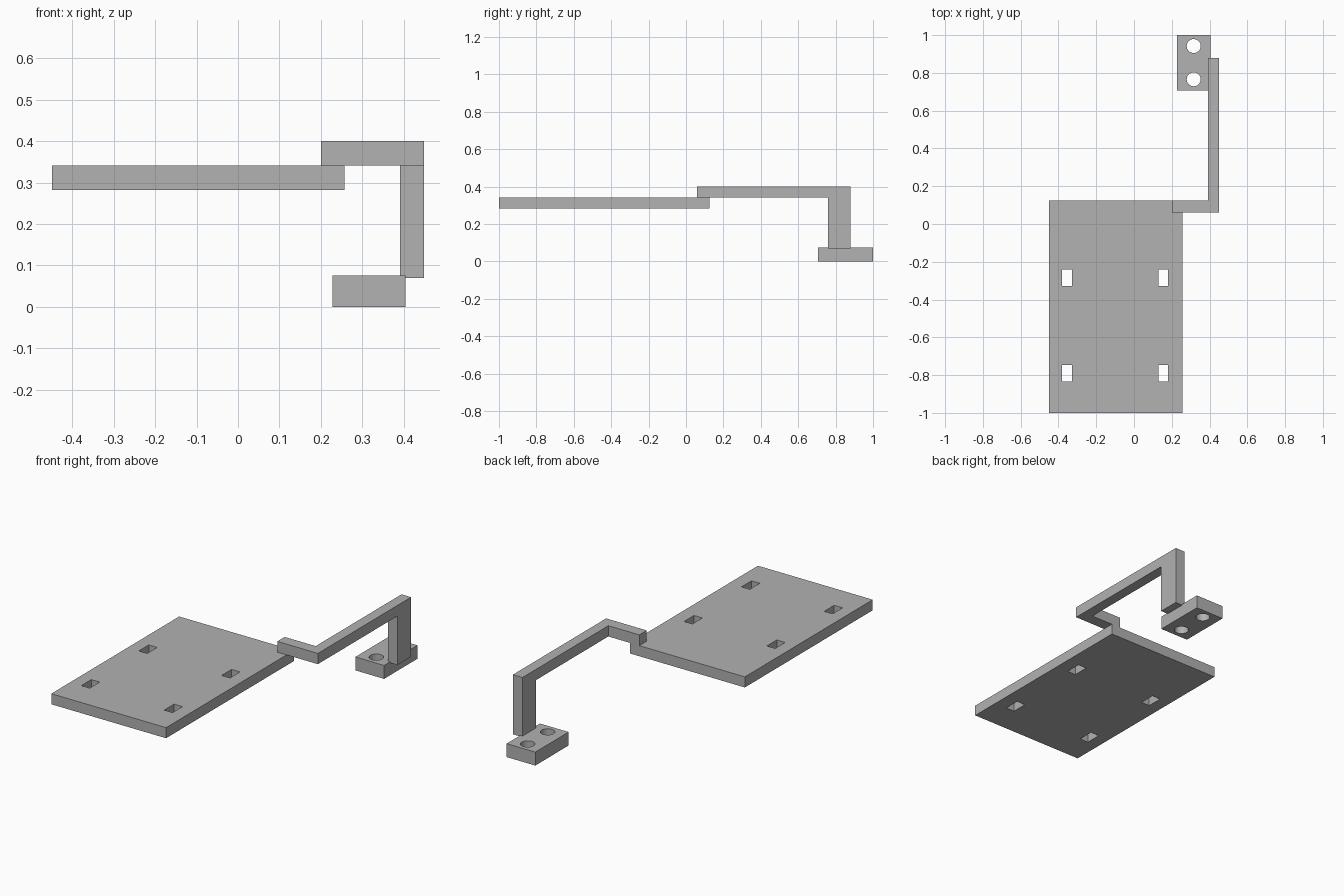
import bpy
import bmesh
from math import radians
from mathutils import Vector

cube = bpy.data.objects.get("Cube")
if cube:
    bpy.data.objects.remove(cube, do_unlink=True)

grey = bpy.data.materials.new("plain grey")
grey.use_nodes = True
colour = (0.445, 0.445, 0.445, 1)
grey.diffuse_color = colour
grey.node_tree.nodes["Principled BSDF"].inputs["Base Color"].default_value = colour


def finish(name, bm):
    bmesh.ops.recalc_face_normals(bm, faces=bm.faces[:])
    mesh = bpy.data.meshes.new(name)
    bm.to_mesh(mesh)
    bm.free()
    mesh.materials.append(grey)
    obj = bpy.data.objects.new(name, mesh)
    bpy.context.collection.objects.link(obj)
    return obj


def add_box(bm, low, high):
    low, high = Vector(low), Vector(high)
    verts = bmesh.ops.create_cube(bm, size=1)["verts"]
    bmesh.ops.scale(bm, vec=high - low, verts=verts)
    bmesh.ops.translate(bm, vec=(low + high) / 2, verts=verts)


def box(name, low, high):
    bm = bmesh.new()
    add_box(bm, low, high)
    return finish(name, bm)


def cut(target, cutter_bm):
    cutter = finish(target.name + "_cutter", cutter_bm)
    cutter.hide_render = True
    mod = target.modifiers.new("holes", "BOOLEAN")
    mod.operation = "DIFFERENCE"
    mod.solver = "EXACT"
    mod.object = cutter
    bpy.context.view_layer.objects.active = target
    bpy.ops.object.modifier_apply(modifier=mod.name)
    bpy.data.objects.remove(cutter, do_unlink=True)


# Large plate with four rectangular slots
plate = box("base_plate", (-0.45, -1, 0.282), (0.257, 0.125, 0.341))
slots = bmesh.new()
for x in (-0.355, 0.155):
    for y in (-0.79, -0.285):
        add_box(slots, (x - 0.026, y - 0.044, 0.2), (x + 0.026, y + 0.044, 0.4))
cut(plate, slots)

# Mounting foot with two round holes
foot = box("mounting_foot", (0.228, 0.707, 0), (0.405, 1, 0.075))
holes = bmesh.new()
for y in (0.766, 0.942):
    ring = bmesh.ops.create_cone(holes, cap_ends=True, segments=32,
                                 radius1=0.037, radius2=0.037, depth=0.3)
    bmesh.ops.translate(holes, vec=(0.316, y, 0.03), verts=ring["verts"])
cut(foot, holes)

# Cranked arm: a flat elbow, thickened, with its far end drawn down as a post
bm = bmesh.new()
for x0, x1, y0, y1 in ((0.2, 0.391, 0.06, 0.125), (0.391, 0.45, 0.06, 0.125),
                       (0.391, 0.45, 0.125, 0.76), (0.391, 0.45, 0.76, 0.88)):
    bm.faces.new([bm.verts.new((x, y, 0.341))
                  for x, y in ((x0, y0), (x1, y0), (x1, y1), (x0, y1))])
bmesh.ops.remove_doubles(bm, verts=bm.verts[:], dist=0.0001)


def extrude(faces, height):
    new = bmesh.ops.extrude_face_region(bm, geom=faces)["geom"]
    verts = [v for v in new if isinstance(v, bmesh.types.BMVert)]
    bmesh.ops.translate(bm, vec=(0, 0, height), verts=verts)


extrude(bm.faces[:], 0.06)
end = [f for f in bm.faces if f.calc_center_median().y > 0.8
       and all(v.co.z < 0.35 for v in f.verts)]
extrude(end, -0.272)
bmesh.ops.dissolve_limit(bm, angle_limit=radians(1), verts=bm.verts[:], edges=bm.edges[:])
finish("cranked_arm", bm)

# Smooth hole walls, crisp edges elsewhere
bpy.ops.object.select_all(action="DESELECT")
foot.select_set(True)
bpy.context.view_layer.objects.active = foot
bpy.ops.object.shade_smooth_by_angle(angle=radians(30))
